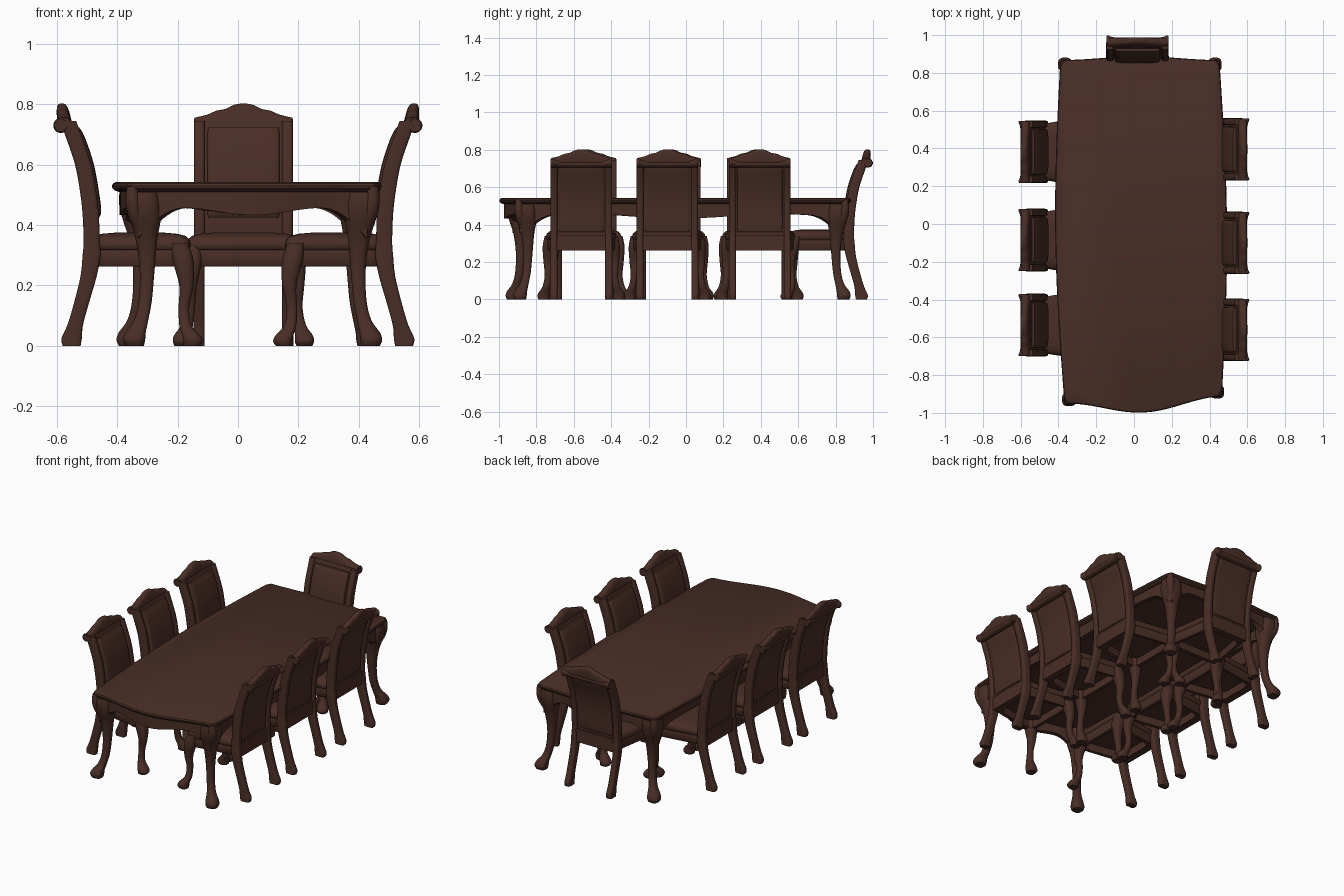
import bpy, bmesh, math
from mathutils import Vector, Matrix

if "Cube" in bpy.data.objects:
    bpy.data.objects.remove(bpy.data.objects["Cube"])

wood = bpy.data.materials.new("dark brown wood")
wood.diffuse_color = (0.066, 0.027, 0.019, 1)
wood.use_nodes = True
wood.node_tree.nodes["Principled BSDF"].inputs["Base Color"].default_value = wood.diffuse_color


def finish(name, bm, angle=40):
    bmesh.ops.recalc_face_normals(bm, faces=bm.faces)
    me = bpy.data.meshes.new(name)
    bm.to_mesh(me)
    bm.free()
    me.materials.append(wood)
    me.shade_smooth()
    me.set_sharp_from_angle(angle=math.radians(angle))
    return me


def place(name, me, matrix=None):
    ob = bpy.data.objects.new(name, me)
    bpy.context.collection.objects.link(ob)
    if matrix:
        ob.matrix_world = matrix


def skin(rings, closed=False):
    """Join rings of points into a tube, capped unless closed."""
    bm = bmesh.new()
    vs = [[bm.verts.new(p) for p in r] for r in rings]
    n = len(vs[0])
    for a, b in zip(vs, vs[1:] + (vs[:1] if closed else [])):
        for i in range(n):
            bm.faces.new((a[i], a[(i + 1) % n], b[(i + 1) % n], b[i]))
    if not closed:
        bm.faces.new(vs[0])
        bm.faces.new(vs[-1])
    return bm


def smooth_path(st, k=4):
    """Catmull-Rom interpolation of station tuples."""
    st = [Vector(s) for s in st]
    p = [st[0]] + st + [st[-1]]
    out = []
    for i in range(1, len(p) - 2):
        a, b, c, d = p[i - 1:i + 3]
        for j in range(k):
            t = j / k
            out.append(0.5 * (2 * b + (c - a) * t + (2 * a - 5 * b + 4 * c - d) * t * t
                              + (3 * b - a - 3 * c + d) * t ** 3))
    return out + [st[-1]]


def super_ring(power, n):
    pts = []
    for i in range(n):
        a = 2 * math.pi * (i + 0.5) / n
        c, s = math.cos(a), math.sin(a)
        pts.append((math.copysign(abs(c) ** power, c), math.copysign(abs(s) ** power, s)))
    return pts


def loft(name, stations, power=0.6, n=16, along_y=False, k=4):
    """Stations (x, y, z, half a, half b); section lies in XY, or XZ when along_y."""
    rings = []
    for x, y, z, a, b in smooth_path(stations, k):
        rings.append([(x + a * p, y, z + b * q) if along_y else (x + a * p, y + b * q, z)
                      for p, q in super_ring(power, n)])
    return finish(name, skin(rings))


# ---------- table ----------
CORNERS = [(-0.39, 0.868), (-0.368, -0.952), (0.465, -0.912), (0.452, 0.868)]
BULGE = [0.038, 0.066, 0.034, 0.02]
TC = Vector((0.04, -0.045))


def outline(inset, n=48):
    """Bowed table outline; also gives the distance to the nearest corner."""
    pts = []
    for s in range(4):
        a, b = Vector(CORNERS[s]), Vector(CORNERS[(s + 1) % 4])
        d = (b - a).normalized()
        nrm = Vector((d.y, -d.x))
        for i in range(n + 1):
            t = 0.965 * math.sin(math.pi * (i / n - 0.5))
            bump = math.cos(t * math.pi / 2) ** (2 if s % 2 else 1)
            p = a.lerp(b, (t + 1) / 2) + nrm * BULGE[s] * bump - TC
            pts.append((TC.x + p.x * (1 - inset / 0.43), TC.y + p.y * (1 - inset / 0.93),
                        t, (1 - abs(t)) * (b - a).length / 2))
    return pts


# moulded top
top = [[q[:2] + (z,) for q in outline(i)] for i, z in
       ((0.022, 0.51), (0.01, 0.514), (0.002, 0.521), (0, 0.53), (0.004, 0.538), (0.012, 0.542))]
place("table_top", finish("table_top", skin(top), 35))


# scalloped apron under the top, curving down into the legs
def scallop(t, dist):
    corner = max(0.0, 1 - dist / 0.18)
    return 0.445 - 0.012 * math.cos(math.pi * t / 0.6) - 0.1 * corner ** 2


outer, inner = outline(0.024), outline(0.05)
apron = [[(x, y, 0.512) for x, y, t, d in outer], [(x, y, scallop(t, d)) for x, y, t, d in outer],
         [(x, y, scallop(t, d)) for x, y, t, d in inner], [(x, y, 0.512) for x, y, t, d in inner]]
place("table_apron", finish("table_apron", skin(apron, True)))

# cabriole table legs: (inset from corner, z, half size)
LEG = [(0.054, 0.51, 0.05), (0.055, 0.47, 0.056), (0.06, 0.42, 0.053), (0.065, 0.35, 0.036),
       (0.067, 0.25, 0.025), (0.061, 0.15, 0.022), (0.047, 0.085, 0.024), (0.029, 0.045, 0.034),
       (0.024, 0.02, 0.037), (0.026, 0, 0.031)]
for i, (cx, cy) in enumerate(CORNERS):
    sx, sy = (1 if cx > 0 else -1), (1 if cy > 0 else -1)
    me = loft("table_leg", [(cx - sx * r, cy - sy * r, z, h, h) for r, z, h in LEG], 0.7)
    place(f"table_leg_{i + 1}", me)
    # carved knee at the corner
    me = loft("table_knee", [(cx - sx * r, cy - sy * r, z, h, h) for r, z, h in
                             ((0.04, 0.38, 0.012), (0.028, 0.43, 0.024), (0.02, 0.48, 0.025), (0.018, 0.528, 0.018))], 1)
    place(f"table_knee_{i + 1}", me)

# ---------- chair: faces +x, rearmost point at x = 0, centred on y = 0 ----------
parts = {}
# back line: (x, z)
BACK = [(0.128, 0.34), (0.126, 0.42), (0.118, 0.5), (0.1, 0.6), (0.07, 0.69), (0.05, 0.745)]
REAR = [(0.062, 0, 0.03), (0.062, 0.025, 0.034), (0.074, 0.07, 0.026), (0.094, 0.14, 0.025),
        (0.118, 0.23, 0.027), (0.128, 0.3, 0.03)]
FRONT = [(0.42, 0.168, 0.34, 0.028), (0.432, 0.172, 0.28, 0.035), (0.442, 0.178, 0.2, 0.024),
         (0.434, 0.178, 0.13, 0.018), (0.438, 0.187, 0.07, 0.02), (0.458, 0.2, 0.035, 0.03),
         (0.464, 0.202, 0.015, 0.032), (0.46, 0.202, 0, 0.027)]
for side, s in (("left", 1), ("right", -1)):
    # rear leg and back stile in one piece
    st = [(x, s * 0.147, z, h, 0.019) for x, z, h in REAR]
    st += [(x, s * 0.146, z, 0.027, 0.018) for x, z in BACK]
    parts["rear_leg_" + side] = loft("rear_leg", st, 0.45, 16)
    parts["front_leg_" + side] = loft("front_leg", [(x, s * y, z, h, h) for x, y, z, h in FRONT], 0.75)
    # scrolled ear on the crest
    parts["crest_ear_" + side] = loft("crest_ear", [(0.026, s * y, 0.73, r, r) for y, r in
                                      ((0.12, 0.014), (0.142, 0.019), (0.156, 0.025), (0.164, 0.021))], 1, 16, True)

# back board, lower rear rail, front padding and rear panel
parts["back_board"] = loft("back_board", [(x, 0, z, 0.014, 0.14) for x, z in BACK], 0.2, 24)
parts["rear_rail"] = loft("rear_rail", [(0.125, 0, z, 0.02, 0.145) for z in (0.262, 0.3, 0.345)], 0.2, 24)


def padding(off, half, width, low):
    st = [(BACK[1][0] + off, 0, low, half * 0.6, width * 0.97)]
    for x, z in [(0.124, low + 0.02)] + BACK[2:-1]:
        st.append((x + off, 0, z, half, width))
    x, z = BACK[-1]
    st.append((x + 0.01 + off, 0, z - 0.022, half * 0.6, width * 0.97))
    return st


parts["back_cushion"] = loft("back_cushion", padding(0.014, 0.022, 0.12, 0.425), 0.4, 32)
parts["back_panel"] = loft("back_panel", padding(-0.01, 0.011, 0.12, 0.36), 0.4, 32)

# carved crest rail, leaning back slightly
CREST = [(0, 0.803), (0.03, 0.799), (0.06, 0.785), (0.09, 0.779), (0.12, 0.766), (0.162, 0.756)]
full = [(-y, z) for y, z in CREST[:0:-1]] + CREST
rings = []
for cx, cy, cz, a, b in smooth_path([(0.04, y, (z + 0.715) / 2, 0.023, (z - 0.715) / 2) for y, z in full]):
    ring = []
    for p, q in super_ring(0.6, 16):
        z = cz + b * q
        ring.append((cx + a * p * (1 - 0.2 * q) - 0.15 * (z - 0.73), cy, z))
    rings.append(ring)
parts["crest_rail"] = finish("crest_rail", skin(rings))
parts["crest_roll"] = loft("crest_roll", [(0.038, y, 0.724, 0.026, 0.018)
                                          for y in (-0.152, 0, 0.152)], 1, 16, True)


# seat rail (open underneath) and cushion: tapered slabs
def slab(name, rings):
    out = []
    for inset, z in rings:
        ring = []
        for p, q in super_ring(0.22, 48):
            u = 0.287 + p * (0.17 - inset)
            ring.append((u, q * (0.172 + 0.024 * p - inset), z))
        out.append(ring)
    return finish(name, skin(out), 50)


parts["seat_rail"] = slab("seat_rail", [(0.034, 0.312), (0.034, 0.264), (0.014, 0.262), (0.008, 0.27),
                                        (0.006, 0.315), (0.01, 0.322)])
parts["seat_cushion"] = slab("seat_cushion", [(0.01, 0.316), (0.003, 0.322), (0, 0.336), (0.004, 0.352),
                                              (0.018, 0.364), (0.045, 0.371), (0.09, 0.375)])

# ---------- place the seven chairs ----------
seats = [(-0.613, y, 0) for y in (0.382, -0.085, -0.535)]
seats += [(0.612, y, 180) for y in (0.395, -0.1, -0.56)]
seats += [(0.018, 1.0, -90)]
for i, (x, y, a) in enumerate(seats):
    m = Matrix.Translation((x, y, 0)) @ Matrix.Rotation(math.radians(a), 4, 'Z')
    for name, me in parts.items():
        place(f"chair_{i + 1}_{name}", me, m)
